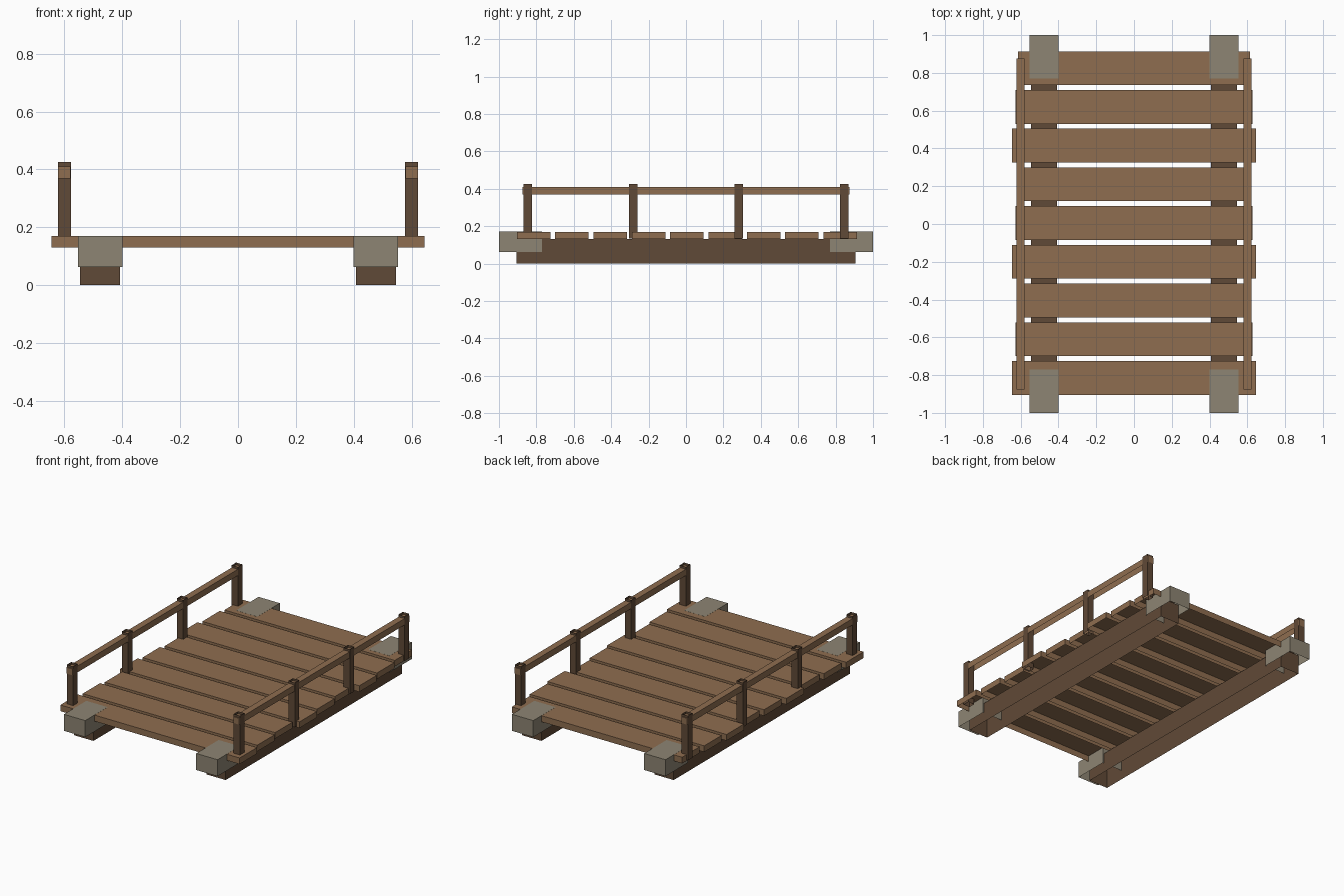
import bpy
import bmesh
from mathutils import Vector

cube = bpy.data.objects.get("Cube")
if cube:
    bpy.data.objects.remove(cube, do_unlink=True)


def make_material(name, rgb):
    mat = bpy.data.materials.new(name)
    mat.use_nodes = True
    color = (*rgb, 1)
    mat.diffuse_color = color
    mat.node_tree.nodes["Principled BSDF"].inputs["Base Color"].default_value = color
    return mat


plank_wood = make_material("plank wood", (0.272, 0.154, 0.08))
dark_wood = make_material("dark wood", (0.118, 0.068, 0.038))
stone = make_material("grey stone", (0.268, 0.234, 0.172))


def box(name, center_xy, size_xy, z_range, mat, open_top=False):
    """Block between two heights, open underneath and optionally on top."""
    low, high = z_range
    bm = bmesh.new()
    bmesh.ops.create_cube(bm, size=1)
    bmesh.ops.scale(bm, vec=Vector((*size_xy, high - low)), verts=bm.verts)
    bm.normal_update()
    openings = [f for f in bm.faces
                if f.normal.z < -0.5 or (open_top and f.normal.z > 0.5)]
    bmesh.ops.delete(bm, geom=openings, context="FACES")
    mesh = bpy.data.meshes.new(name)
    bm.to_mesh(mesh)
    bm.free()
    mesh.materials.append(mat)
    obj = bpy.data.objects.new(name, mesh)
    obj.location = (*center_xy, (low + high) / 2)
    bpy.context.collection.objects.link(obj)


# Deck planks, in three repeating lengths
plank_lengths = (1.29, 1.256, 1.226)
for i in range(9):
    box(f"deck_plank_{i + 1}", (0, -0.815 + 0.205 * i),
        (plank_lengths[i % 3], 0.179), (0.13, 0.17), plank_wood)

for side, s in (("left", 1), ("right", -1)):
    # Long support beam
    box(f"{side}_beam", (s * 0.476, 0), (0.138, 1.81), (0, 0.13), dark_wood)

    # Stone footings at both ends
    for end, e in (("front", -1), ("back", 1)):
        box(f"{side}_{end}_footing", (s * 0.476, e * 0.885),
            (0.153, 0.23), (0.063, 0.1705), stone)

    # Hollow railing posts and handrail
    for i, y in enumerate((-0.847, -0.283, 0.283, 0.847)):
        box(f"{side}_post_{i + 1}", (s * 0.6, y), (0.045, 0.045),
            (0.135, 0.425), dark_wood, open_top=True)
    box(f"{side}_handrail", (s * 0.6, 0), (0.043, 1.75), (0.369, 0.41), plank_wood)
